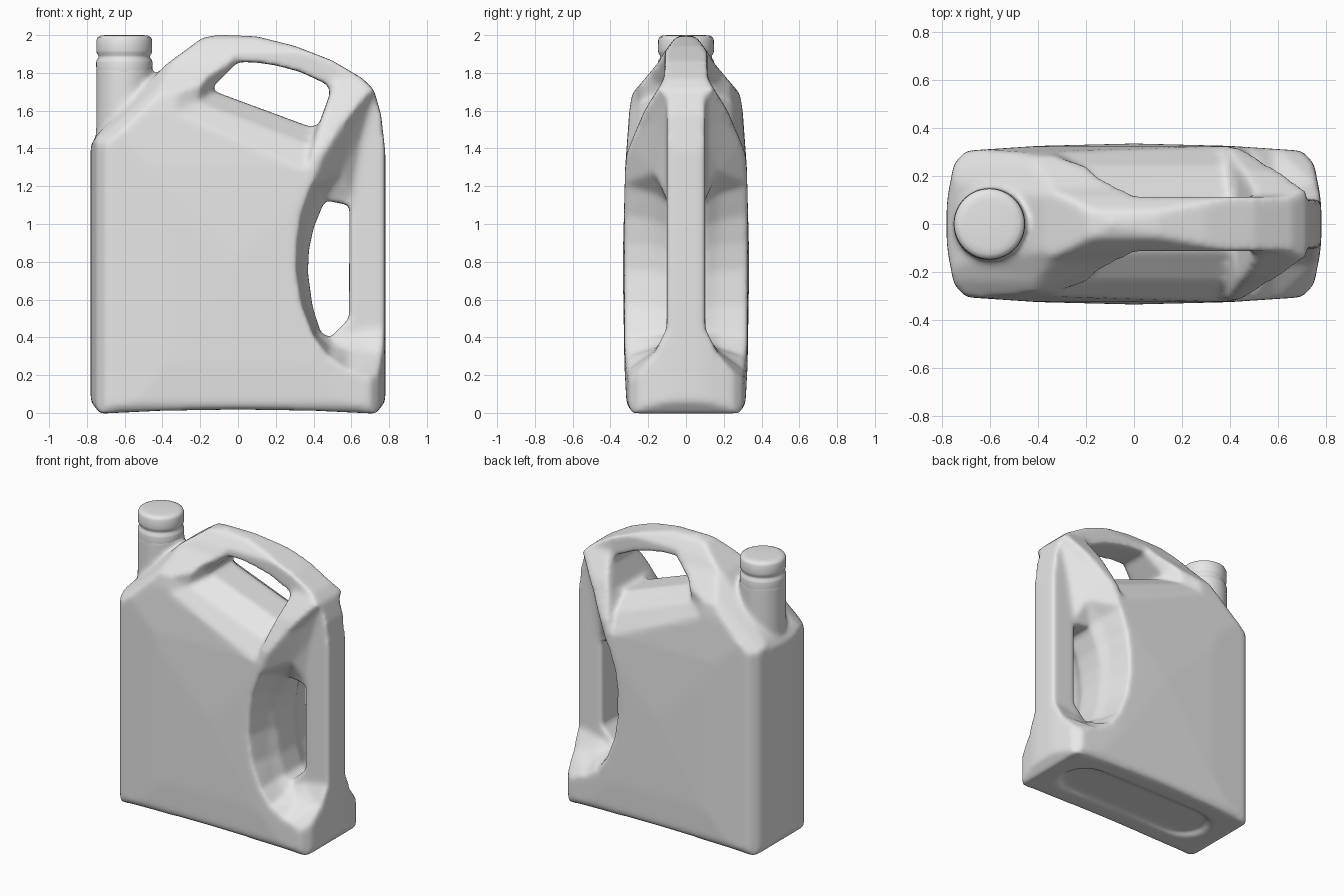
import bpy, bmesh, math
from mathutils import Vector

if "Cube" in bpy.data.objects:
    bpy.data.objects.remove(bpy.data.objects["Cube"], do_unlink=True)

grey = bpy.data.materials.new("grey_plastic")
grey.use_nodes = True
grey.diffuse_color = (0.8, 0.8, 0.8, 1)
bsdf = grey.node_tree.nodes["Principled BSDF"]
bsdf.inputs["Base Color"].default_value = (0.8, 0.8, 0.8, 1)
bsdf.inputs["Roughness"].default_value = 0.5

# Which 3D point a 2D profile point (a, b) becomes, for each extrusion axis
PLACE = {"x": lambda a, b, d: (d, a, b),
         "y": lambda a, b, d: (a, d, b),
         "z": lambda a, b, d: (a, b, d)}


def loft(name, rings, axis):
    """Closed, outward-facing solid through rings of (depth, profile points)."""
    bm = bmesh.new()
    loops = [[bm.verts.new(PLACE[axis](a, b, d)) for a, b in pts] for d, pts in rings]
    n = len(loops[0])
    for lo, hi in zip(loops, loops[1:]):
        for i in range(n):
            j = (i + 1) % n
            bm.faces.new((lo[i], lo[j], hi[j], hi[i]))
    bm.faces.new(loops[0][::-1])
    bm.faces.new(loops[-1])
    bm.normal_update()
    bmesh.ops.triangulate(bm, faces=bm.faces[:])
    if bm.calc_volume(signed=True) < 0:
        bmesh.ops.reverse_faces(bm, faces=bm.faces[:])
    bm.normal_update()
    mesh = bpy.data.meshes.new(name)
    bm.to_mesh(mesh)
    bm.free()
    mesh.materials.append(grey)
    ob = bpy.data.objects.new(name, mesh)
    bpy.context.scene.collection.objects.link(ob)
    return ob


def prism(name, pts, axis, lo, hi):
    return loft(name, [(lo, pts), (hi, pts)], axis)


def lathe(name, profile, centre_x, sides=48):
    ring = [(math.cos(2 * math.pi * i / sides), math.sin(2 * math.pi * i / sides)) for i in range(sides)]
    return loft(name, [(z, [(centre_x + r * c, r * s) for c, s in ring]) for r, z in profile], "z")


def apply(ob, kind, **settings):
    bpy.context.view_layer.objects.active = ob
    mod = ob.modifiers.new("shape", kind)
    for key, value in settings.items():
        setattr(mod, key, value)
    bpy.ops.object.modifier_apply(modifier=mod.name)


def combine(ob, other, operation):
    apply(ob, "BOOLEAN", object=other, operation=operation, solver="EXACT")
    bpy.data.objects.remove(other, do_unlink=True)


def dish(name, inner, outer, y_in, y_mid, blend):
    """Cutters on both sides, widening from a floor outline to a rim outline."""
    mid = [tuple(Vector(a).lerp(Vector(b), blend)) for a, b in zip(inner, outer)]
    return [loft(name, [(s * y_in, inner), (s * y_mid, mid), (s * 0.33, outer), (s * 0.5, outer)], "y")
            for s in (-1, 1)]


# Jug block: side outline trimmed by a plan section and an end profile
outline = [(-0.78, 0.06), (-0.73, -0.004), (-0.4, 0.012), (0, 0.018), (0.4, 0.012), (0.73, -0.004),
           (0.78, 0.06), (0.78, 1.38), (0.757, 1.58), (0.72, 1.71), (0.66, 1.77), (0.5, 1.865),
           (0.3, 1.943), (0.1, 1.993), (-0.1, 2.003), (-0.19, 1.985), (-0.38, 1.845),
           (-0.74, 1.48), (-0.78, 1.42)]
body = prism("jug_body", outline, "y", -0.5, 0.5)

quarter = [(0.785, 0), (0.775, 0.12), (0.75, 0.25), (0.70, 0.305), (0.4, 0.325), (0, 0.335)]
half = quarter + [(-x, y) for x, y in quarter[-2::-1]]
plan = half + [(x, -y) for x, y in half[-2:0:-1]]
combine(body, prism("plan_trim", plan, "z", -0.5, 2.5), "INTERSECT")

end = [(0.27, -0.1), (0.285, 0.0), (0.315, 0.05), (0.326, 0.25), (0.335, 0.8), (0.322, 1.3), (0.30, 1.6),
       (0.285, 1.69), (0.15, 1.85), (0.115, 1.91), (0.06, 1.985), (0, 2.01)]
end = end + [(-y, z) for y, z in end[-2::-1]]
combine(body, prism("end_trim", end, "x", -1, 1), "INTERSECT")

# Slope of the rib that joins both handles
for s in (-1, 1):
    slope = [(0.37, 1.2), (0.305, 1.4), (0.22, 1.6), (0.115, 1.77), (0.11, 2.2), (0.6, 2.2), (0.6, 1.2)]
    combine(body, prism("rib_cutter", [(s * y, z) for y, z in slope], "x", 0.34, 0.95), "DIFFERENCE")

# Chamfered shoulder around the neck
inner = [(-0.9, 1.36), (-0.34, 1.87), (-0.34, 2.2), (-0.9, 2.2)]
outer = [(-0.9, 1.24), (-0.34, 1.72), (-0.34, 2.2), (-0.9, 2.2)]
for cutter in dish("shoulder_cutter", inner, outer, 0.13, 0.24, 0.45):
    combine(body, cutter, "DIFFERENCE")

# Recess beneath the top handle
inner = [(-0.12, 1.70), (0.40, 1.505), (0.49, 1.70), (0.54, 1.80), (0.58, 2.2), (0.0, 2.2), (0.0, 1.87)]
outer = [(-0.38, 1.56), (0.36, 1.27), (0.39, 1.36), (0.42, 1.50), (0.46, 2.2), (-0.45, 2.2), (-0.45, 1.76)]
for cutter in dish("top_recess_cutter", inner, outer, 0.113, 0.24, 0.38):
    combine(body, cutter, "DIFFERENCE")

# Pocket around the side handle
inner = [(0.365, 0.74), (0.375, 0.88), (0.40, 0.99), (0.46, 1.13), (0.60, 1.13), (0.66, 1.47), (0.72, 1.67),
         (0.95, 1.85), (0.95, 0.46), (0.76, 0.45), (0.58, 0.42), (0.50, 0.385), (0.43, 0.43), (0.39, 0.56)]
outer = [(0.305, 0.76), (0.31, 0.90), (0.33, 1.05), (0.385, 1.21), (0.47, 1.47), (0.575, 1.68), (0.66, 1.80),
         (0.95, 2.0), (0.95, 0.09), (0.73, 0.13), (0.58, 0.21), (0.48, 0.29), (0.40, 0.40), (0.335, 0.57)]
for cutter in dish("side_pocket_cutter", inner, outer, 0.102, 0.17, 0.42):
    combine(body, cutter, "DIFFERENCE")

# Finger openings of the two handles
top_hole = [(-0.135, 1.725), (-0.12, 1.70), (0.38, 1.515), (0.425, 1.52), (0.49, 1.70), (0.47, 1.74),
            (0.33, 1.805), (0.2, 1.84), (0.1, 1.855), (0.0, 1.858)]
side_hole = [(0.37, 0.74), (0.375, 0.86), (0.40, 0.98), (0.46, 1.125), (0.59, 1.10), (0.588, 0.50),
             (0.49, 0.40), (0.44, 0.42), (0.395, 0.56)]
for hole in (top_hole, side_hole):
    combine(body, prism("hole_cutter", hole, "y", -0.6, 0.6), "DIFFERENCE")

# Shallow rounded dent in the base
dent = []
for cx, start in ((0.42, -90), (-0.42, 90)):
    for k in range(9):
        a = math.radians(start + k * 22.5)
        dent.append((cx + 0.17 * math.cos(a), 0.17 * math.sin(a)))
combine(body, prism("base_cutter", dent, "z", -0.2, 0.032), "DIFFERENCE")

# Neck joined to the shoulder, then the whole shell softened like moulded plastic
combine(body, lathe("neck_stub", [(0.15, 1.25), (0.15, 1.84)], -0.602), "UNION")
apply(body, "REMESH", mode="VOXEL", voxel_size=0.014)
apply(body, "SMOOTH", factor=0.5, iterations=14)

# Neck ring and cap
cap = lathe("neck_ring_and_cap", [(0.13, 1.70), (0.146, 1.72), (0.149, 1.855), (0.146, 1.868), (0.137, 1.88),
                                  (0.137, 1.892), (0.146, 1.905), (0.148, 1.92), (0.147, 1.975),
                                  (0.141, 1.989), (0.125, 1.997), (0.10, 2.0)], -0.602)

for ob in (body, cap):
    bpy.ops.object.select_all(action="DESELECT")
    ob.select_set(True)
    bpy.context.view_layer.objects.active = ob
    bpy.ops.object.shade_smooth_by_angle(angle=math.radians(50))
